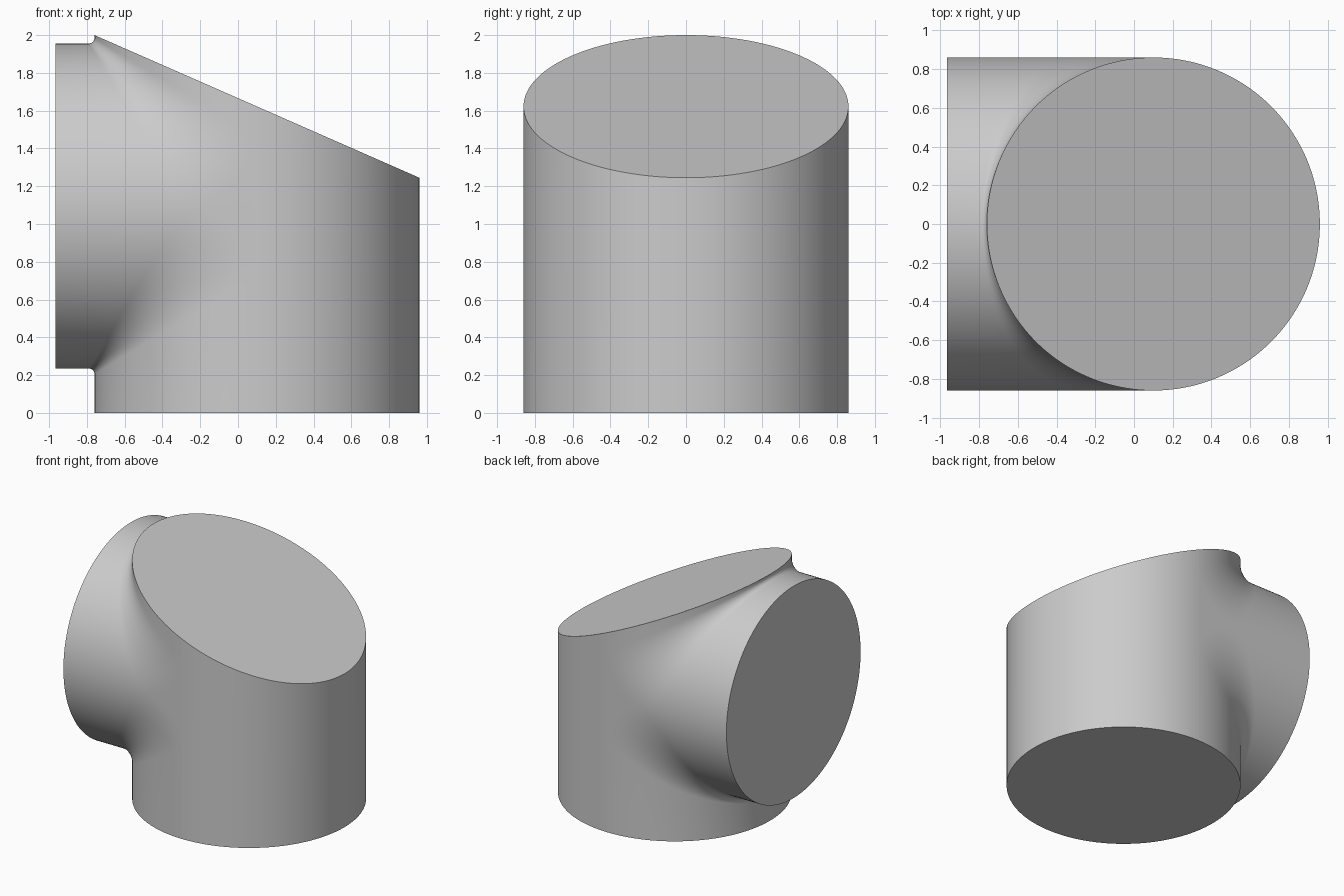
import bpy, bmesh, math

cube = bpy.data.objects.get("Cube")
if cube:
    bpy.data.objects.remove(cube, do_unlink=True)

R = 0.86            # radius of both pipes
AXIS_X = 0.10       # upright pipe axis
AXIS_Z = 1.095      # side pipe axis
END_X = -0.965      # open end of the side pipe
SLICES, ARC = 96, 12

grey = bpy.data.materials.new("plain grey")
grey.use_nodes = True
colour = (0.6, 0.6, 0.6, 1)
grey.diffuse_color = colour
grey.node_tree.nodes["Principled BSDF"].inputs["Base Color"].default_value = colour


def slope(x):
    """Height of the slanted top."""
    return 2.0 - 0.439 * (x - AXIS_X + R)


def fillet(h, side):
    """Rounded inner corner from the upright wall to the side pipe."""
    r = 0.03 + 0.4 * (R - h)
    cx, cz = AXIS_X - h - r, AXIS_Z + side * (h + r)
    angles = [math.pi / 2 * i / ARC for i in range(ARC + 1)]
    return [(cx + r * math.cos(a), cz - side * r * math.sin(a)) for a in angles]


def outline(h):
    """Section through both pipes where their half width is h."""
    left, right = AXIS_X - h, AXIS_X + h
    return ([(right, 0), (right, slope(right)), (left, slope(left))]
            + fillet(h, 1)
            + [(END_X, AXIS_Z + h), (END_X, AXIS_Z - h)]
            + fillet(h, -1)[::-1]
            + [(left, 0)])


# Loft the sections from front to back
bm = bmesh.new()
rows = []
for i in range(SLICES + 1):
    t = math.pi * (i / SLICES - 0.5)
    y, h = R * math.sin(t), max(R * math.cos(t), 0)
    rows.append([bm.verts.new((x, y, z)) for x, z in outline(h)])
count = len(rows[0])
for a, b in zip(rows, rows[1:]):
    for j in range(count):
        k = (j + 1) % count
        bm.faces.new((a[j], a[k], b[k], b[j]))

# Close the small flat patch where the pipes are tangent
for row in (rows[0], rows[-1]):
    upper, lower = row[3:4 + ARC], row[6 + ARC:7 + 2 * ARC]
    for j in range(ARC):
        bm.faces.new((upper[j], upper[j + 1], lower[ARC - j - 1], lower[ARC - j]))

bmesh.ops.remove_doubles(bm, verts=bm.verts[:], dist=1e-5)
bmesh.ops.dissolve_degenerate(bm, edges=bm.edges[:], dist=1e-6)
bmesh.ops.recalc_face_normals(bm, faces=bm.faces[:])
mesh = bpy.data.meshes.new("pipe_junction")
bm.to_mesh(mesh)
bm.free()
mesh.materials.append(grey)
body = bpy.data.objects.new("pipe_junction", mesh)
bpy.context.collection.objects.link(body)

bpy.ops.object.select_all(action="DESELECT")
body.select_set(True)
bpy.context.view_layer.objects.active = body
bpy.ops.object.shade_smooth_by_angle(angle=math.radians(30))
